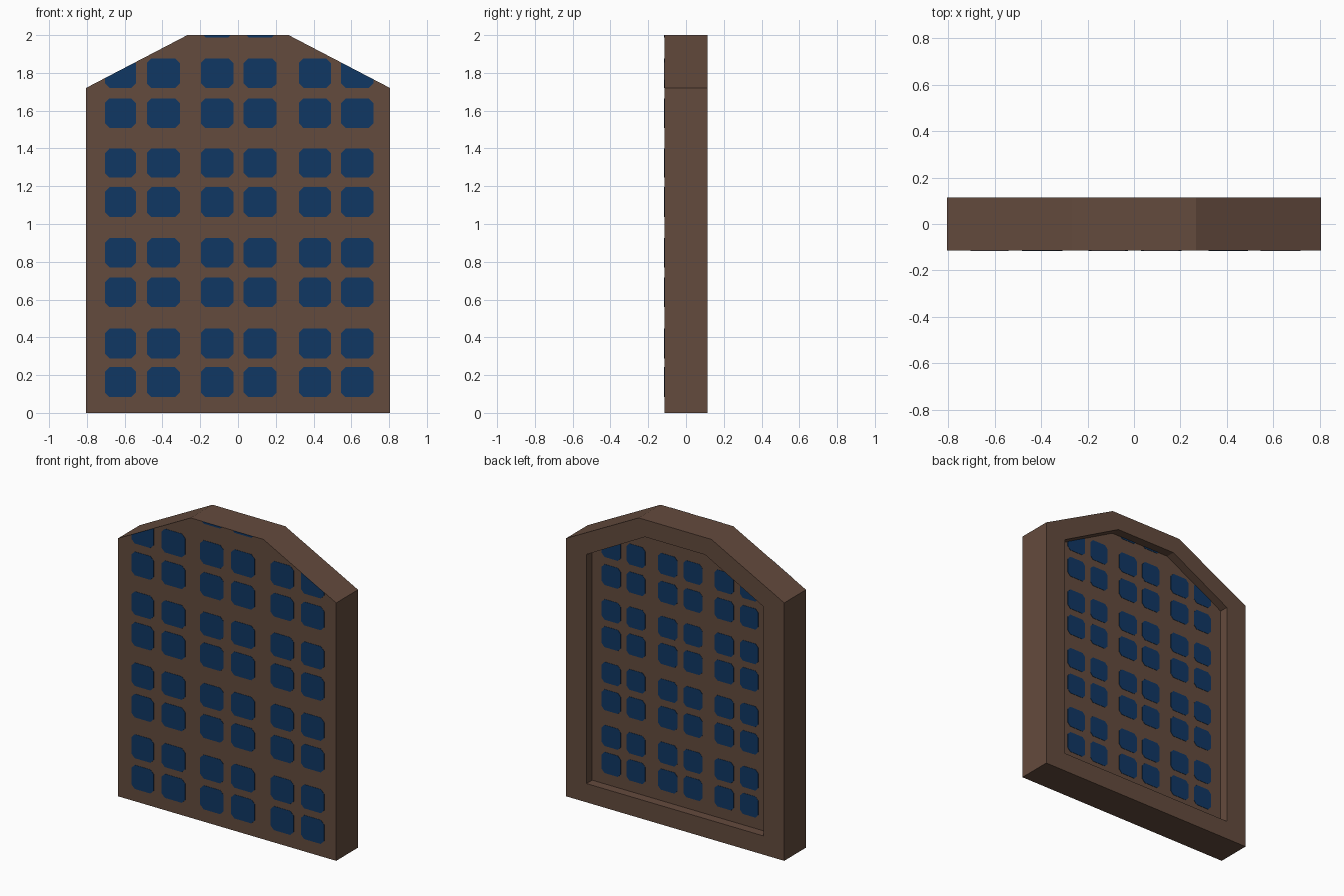
import bpy, bmesh
from mathutils import Vector

if "Cube" in bpy.data.objects:
    bpy.data.objects.remove(bpy.data.objects["Cube"])


def material(name, rgb):
    m = bpy.data.materials.new(name)
    m.diffuse_color = (*rgb, 1)
    m.use_nodes = True
    m.node_tree.nodes["Principled BSDF"].inputs["Base Color"].default_value = m.diffuse_color
    return m


BROWN = material("brown wood", (0.127, 0.070, 0.047))
BLUE = material("dark blue glass", (0.005, 0.038, 0.127))


def make_object(name, bm, mat):
    bmesh.ops.recalc_face_normals(bm, faces=bm.faces[:])
    me = bpy.data.meshes.new(name)
    bm.to_mesh(me)
    bm.free()
    me.materials.append(mat)
    ob = bpy.data.objects.new(name, me)
    bpy.context.collection.objects.link(ob)


def outline(w, z0, shoulder, tw, top):
    return [(-w, z0), (w, z0), (w, shoulder), (tw, top), (-tw, top), (-w, shoulder)]


D, PANEL_Y = 0.115, 0.055
OUTER = outline(0.805, 0, 1.72, 0.268, 2.0)
OPENING = outline(0.654, 0.125, 1.653, 0.222, 1.885)

# frame body: flat front, recessed panel in the back
bm = bmesh.new()
loops = [[bm.verts.new((x, y, z)) for x, z in pts] for pts, y in
         ((OUTER, -D), (OUTER, D), (OPENING, D), (OPENING, PANEL_Y))]
bm.faces.new(loops[0])
bm.faces.new(loops[-1])
for a, b in zip(loops, loops[1:]):
    for i in range(6):
        j = (i + 1) % 6
        bm.faces.new((a[i], a[j], b[j], b[i]))
make_object("window_frame", bm, BROWN)

# pane columns and rows
COLS = [(-0.705, -0.54), (-0.483, -0.308), (-0.197, -0.025),
        (0.03, 0.205), (0.322, 0.492), (0.545, 0.717)]
ROWS = [(0.083, 0.242), (0.288, 0.447), (0.56, 0.717), (0.77, 0.925),
        (1.037, 1.195), (1.245, 1.40), (1.508, 1.665), (1.72, 1.877)]
RECTS = [(c, r) for r in ROWS for c in COLS]
RECTS += [(c, (1.988, 2.15)) for c in COLS[2:4]]


def panes(name, y, out, clip, sx, sz, z0):
    """Glass plates with cut corners, trimmed to the clip outline."""
    bm = bmesh.new()
    k = 0.025
    for (a, b), (c, d) in RECTS:
        pts = [(a + k, c), (b - k, c), (b, c + k), (b, d - k),
               (b - k, d), (a + k, d), (a, d - k), (a, c + k)]
        bm.faces.new([bm.verts.new((x * sx, y, z * sz + z0)) for x, z in pts])
    for i in range(2, 5):
        (x1, z1), (x2, z2) = clip[i], clip[i + 1]
        bmesh.ops.bisect_plane(bm, geom=bm.verts[:] + bm.edges[:] + bm.faces[:],
                               plane_co=(x1, 0, z1), plane_no=(z2 - z1, 0, x1 - x2),
                               clear_outer=True)
    ext = bmesh.ops.extrude_face_region(bm, geom=bm.faces[:])
    bmesh.ops.translate(bm, vec=Vector((0, out, 0)),
                        verts=[v for v in ext["geom"] if isinstance(v, bmesh.types.BMVert)])
    make_object(name, bm, BLUE)


panes("front_panes", -D, -0.002, OUTER, 1, 1, 0)
panes("back_panes", PANEL_Y, 0.002, OPENING, 0.812, 0.88, 0.125)
